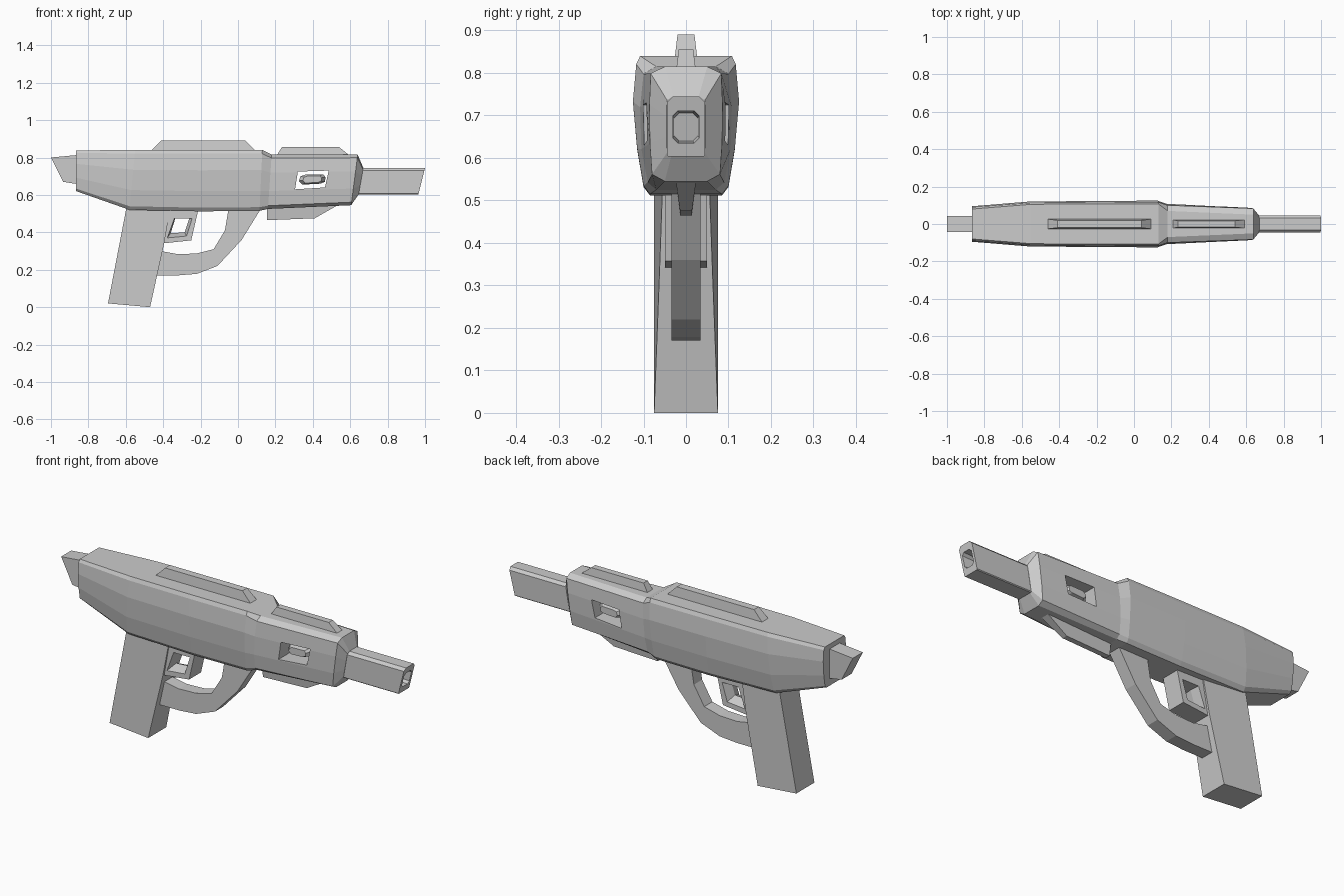
import bpy, bmesh

if "Cube" in bpy.data.objects:
    bpy.data.objects.remove(bpy.data.objects["Cube"])


def loft(name, rings, closed=False):
    """Skin equal-length rings of points; cap the ends unless closed."""
    bm = bmesh.new()
    vs = [[bm.verts.new(p) for p in r] for r in rings]
    n = len(vs[0])
    pairs = list(zip(vs, vs[1:])) + ([(vs[-1], vs[0])] if closed else [])
    for a, b in pairs:
        for i in range(n):
            j = (i + 1) % n
            bm.faces.new((a[i], a[j], b[j], b[i]))
    if not closed:
        bm.faces.new(vs[0])
        bm.faces.new(vs[-1])
    bmesh.ops.recalc_face_normals(bm, faces=bm.faces)
    me = bpy.data.meshes.new(name)
    bm.to_mesh(me)
    bm.free()
    ob = bpy.data.objects.new(name, me)
    bpy.context.collection.objects.link(ob)
    return ob


def prism(name, pts, hw):
    """Side profile (x, z) extruded symmetrically in y; hw is one or many half widths."""
    ws = hw if isinstance(hw, list) else [hw] * len(pts)
    return loft(name, [[(x, s * w, z) for (x, z), w in zip(pts, ws)] for s in (-1, 1)])


def section(xt, xb, zt, zb, widths):
    """Mirrored cross-section leaning from xb at the bottom to xt at the top."""
    fr = (1, .94, .67, .33, .06, 0)
    half = [(xb + (xt - xb) * f, w, zb + (zt - zb) * f) for f, w in zip(fr, widths)]
    return half + [(x, -y, z) for x, y, z in reversed(half)]


# Receiver and fore-end
body = loft("body", [
    section(-.865, -.865, .838, .62, (.08, .09, .095, .09, .08, .065)),
    section(-.55, -.58, .84, .52, (.105, .113, .12, .113, .097, .08)),
    section(-.2, -.2, .84, .512, (.108, .116, .123, .115, .10, .085)),
    section(.13, .115, .84, .515, (.108, .117, .125, .115, .10, .085)),
    section(.18, .16, .815, .525, (.07, .10, .108, .105, .09, .07)),
    section(.64, .605, .815, .545, (.05, .083, .086, .085, .08, .05)),
    section(.67, .645, .745, .603, (.03, .045, .046, .046, .045, .035)),
])

# Side window cut right through the fore-end
cutter = prism("window_cutter", [(.305, .63), (.465, .64), (.485, .73), (.32, .725)], .2)
cutter.hide_render = True
cut = body.modifiers.new("window", "BOOLEAN")
cut.object, cut.operation, cut.solver = cutter, "DIFFERENCE", "EXACT"
bpy.context.view_layer.objects.active = body
bpy.ops.object.modifier_apply(modifier="window")
bpy.data.objects.remove(cutter)

# Cell inside the window, tapering towards both sides
cell = [(.325, .675), (.345, .655), (.44, .66), (.465, .67),
        (.468, .695), (.455, .71), (.36, .708), (.335, .7)]
loft("window_cell", [[(.397 + (x - .397) * k, y, .683 + (z - .683) * k) for x, z in cell]
                     for y, k in ((-.075, .7), (-.045, 1), (.045, 1), (.075, .7))])


# Barrel with slanted muzzle and recessed bore
def barrel_ring(x, slant, w, z0, z1, c, cb):
    half = [(w - c, z1), (w, z1 - c), (w, z0 + cb), (w - cb, z0)]
    full = half + [(-y, z) for y, z in reversed(half)]
    return [(x + slant * (z - .745), y, z) for y, z in full]


loft("barrel", [
    barrel_ring(.62, 0, .045, .603, .745, .014, .004),
    barrel_ring(1, .25, .045, .603, .745, .014, .004),
    barrel_ring(1, .25, .031, .635, .711, .012, .012),
    barrel_ring(.93, .25, .028, .64, .706, .012, .012),
])

# Rear block
prism("rear_block", [(-1, .8), (-.84, .815), (-.84, .655), (-.935, .67)], .042)

# Sight rails and under-rib
prism("rear_rail", [(-.47, .83), (-.41, .89), (.04, .89), (.10, .83)], [.027, .02, .02, .027])
prism("front_rail", [(.2, .80), (.235, .856), (.54, .856), (.61, .80)], [.024, .017, .017, .024])
prism("under_rib", [(.155, .56), (.155, .465), (.41, .475), (.56, .56)], [.026, .014, .014, .026])

# Grip, its front narrowing upward
prism("grip", [(-.695, .02), (-.47, 0), (-.395, .34), (-.36, .54), (-.595, .54)],
      [.075, .075, .062, .055, .075])

# Trigger block with a funnelled opening
outer = [(-.36, .53), (-.41, .34), (-.25, .357), (-.21, .53)]
mouth = [(-.34, .475), (-.378, .37), (-.275, .38), (-.245, .475)]
throat = [(-.335, .475), (-.36, .395), (-.285, .4), (-.26, .475)]
loft("trigger", [[(x, y, z) for x, z in pts] for y, pts in
                 ((-.05, outer), (-.05, mouth), (0, throat), (.05, mouth), (.05, outer))], closed=True)

# Trigger guard: quad cross-sections swept along the curve
inner = [(-.05, .53), (-.07, .41), (-.13, .31), (-.22, .287), (-.32, .283), (-.44, .305)]
outside = [(.125, .53), (.02, .36), (-.11, .22), (-.22, .178), (-.32, .17), (-.45, .17)]
loft("trigger_guard", [[(a, -.034, b), (a, .034, b), (c, .034, d), (c, -.034, d)]
                       for (a, b), (c, d) in zip(inner, outside)])
